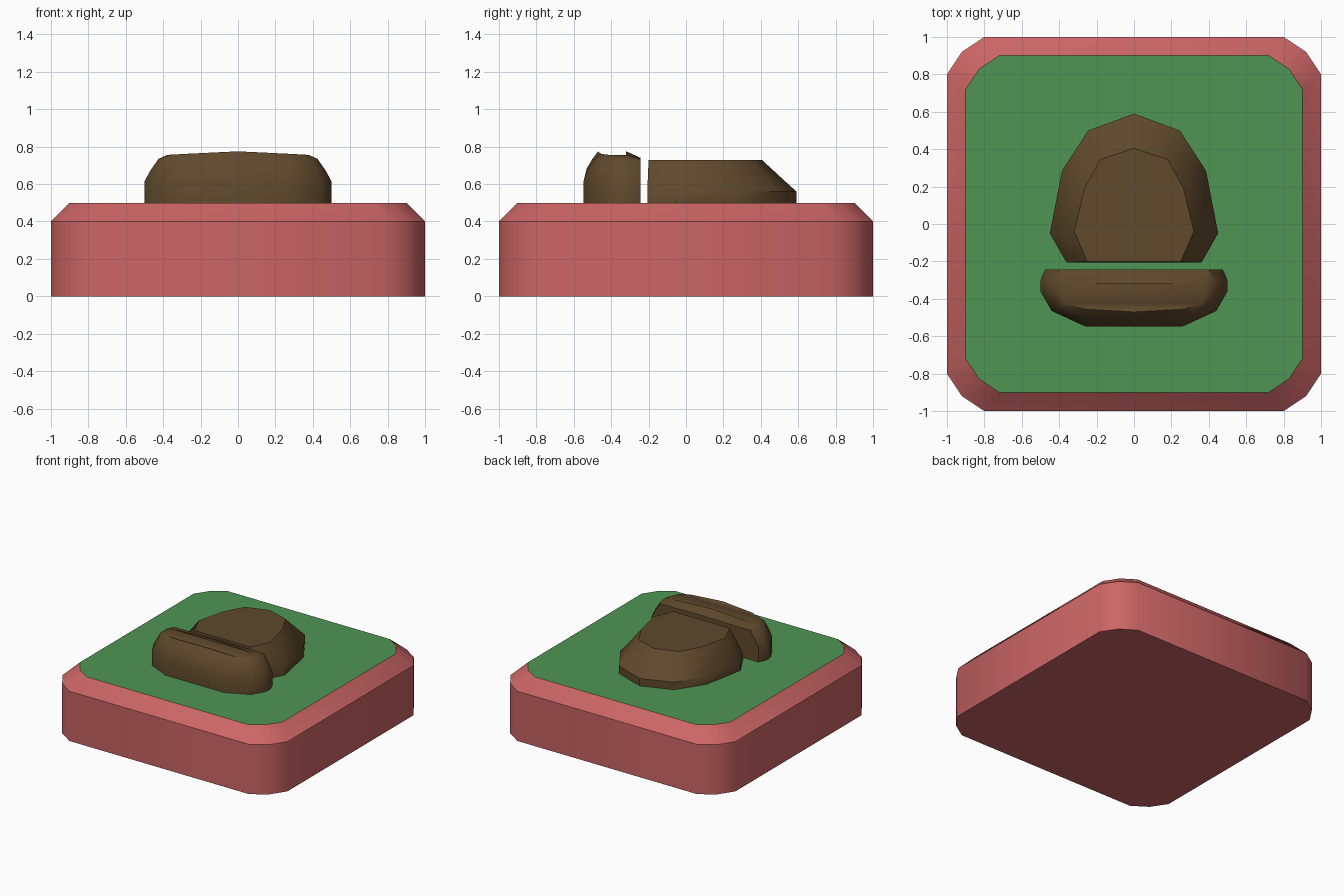
import bpy, bmesh, math

if "Cube" in bpy.data.objects:
    bpy.data.objects.remove(bpy.data.objects["Cube"])


def material(name, rgb):
    m = bpy.data.materials.new(name)
    m.diffuse_color = (*rgb, 1)
    m.use_nodes = True
    m.node_tree.nodes["Principled BSDF"].inputs["Base Color"].default_value = m.diffuse_color
    return m


RED = material("red", (0.60, 0.13, 0.13))
GREEN = material("green", (0.08, 0.30, 0.09))
BROWN = material("brown", (0.115, 0.067, 0.025))


def mirrored(half):
    """Close a right-hand half outline by mirroring it across x = 0."""
    return half + [(-x, y, z) for x, y, z in reversed(half) if x > 0]


def at(half, z, s=1.0):
    return [(x * s, y * s, z) for x, y in half]


def loft(name, halves, mats, bottom=False, cap_mat=0):
    """Skin a stack of mirrored outlines and cap the top."""
    bm = bmesh.new()
    rings = [[bm.verts.new(p) for p in mirrored(h)] for h in halves]
    n = len(rings[0])
    for a, b in zip(rings, rings[1:]):
        for i in range(n):
            j = (i + 1) % n
            bm.faces.new((a[i], a[j], b[j], b[i]))
    # the cap is made of strips across the centre line
    if cap_mat:
        bm.faces.new(rings[-1]).material_index = cap_mat
    else:
        top = rings[-1]
        k = len(halves[-1])
        right = top[:k]
        left = [v if v.co.x == 0 else top[n - i + (0 if top[0].co.x == 0 else -1)]
                for i, v in enumerate(right)]
        for i in range(k - 1):
            vs = list(dict.fromkeys((right[i], right[i + 1], left[i + 1], left[i])))
            if len(vs) > 2:
                bm.faces.new(vs)
    if bottom:
        bm.faces.new(rings[0][::-1])
    bm.normal_update()
    me = bpy.data.meshes.new(name)
    bm.to_mesh(me)
    bm.free()
    for m in mats:
        me.materials.append(m)
    ob = bpy.data.objects.new(name, me)
    bpy.context.collection.objects.link(ob)
    bpy.context.view_layer.objects.active = ob
    ob.select_set(True)
    bpy.ops.object.shade_smooth_by_angle(angle=math.radians(38))
    ob.select_set(False)
    return ob


# Base block with clipped corners, bevelled rim and green top
base = [(0.8, -1), (0.92, -0.92), (1, -0.8), (1, 0.8), (0.92, 0.92), (0.8, 1)]
loft("base_block", [at(base, 0), at(base, 0.4), at(base, 0.5, 0.9)],
     [RED, GREEN], bottom=True, cap_mat=1)

# Front part of the footprint
sole = [(0.36, -0.207), (0.45, -0.05), (0.385, 0.285), (0.245, 0.5), (0, 0.59)]
sole_top = [(0.25, -0.2), (0.32, -0.04), (0.265, 0.19), (0.18, 0.345), (0, 0.405)]
loft("sole_pad", [at(sole, 0.5), at(sole, 0.56), at(sole_top, 0.73)], [BROWN])

# Heel of the footprint, slightly crowned towards the middle
heel = [(0, -0.548), (0.26, -0.548), (0.44, -0.465), (0.5, -0.36),
        (0.5, -0.3), (0.475, -0.243), (0, -0.243)]
heel_mid = [(0, -0.53, 0.685), (0.265, -0.525, 0.68), (0.415, -0.455, 0.68),
            (0.467, -0.36, 0.675), (0.467, -0.3, 0.675), (0.44, -0.243, 0.675),
            (0, -0.243, 0.68)]
heel_rim = [(0, -0.50, 0.735), (0.28, -0.49, 0.73), (0.39, -0.44, 0.735),
            (0.425, -0.37, 0.735), (0.425, -0.3, 0.735), (0.4, -0.243, 0.735),
            (0, -0.243, 0.74)]
heel_top = [(0, -0.47, 0.775), (0.27, -0.455, 0.762), (0.36, -0.425, 0.757),
            (0.38, -0.37, 0.755), (0.38, -0.33, 0.755), (0.36, -0.32, 0.757),
            (0, -0.32, 0.775)]


def crowned_heel():
    ob = loft("heel_pad", [at(heel, 0.5), at(heel, 0.615), heel_mid, heel_rim, heel_top],
              [BROWN])
    return ob


crowned_heel()
